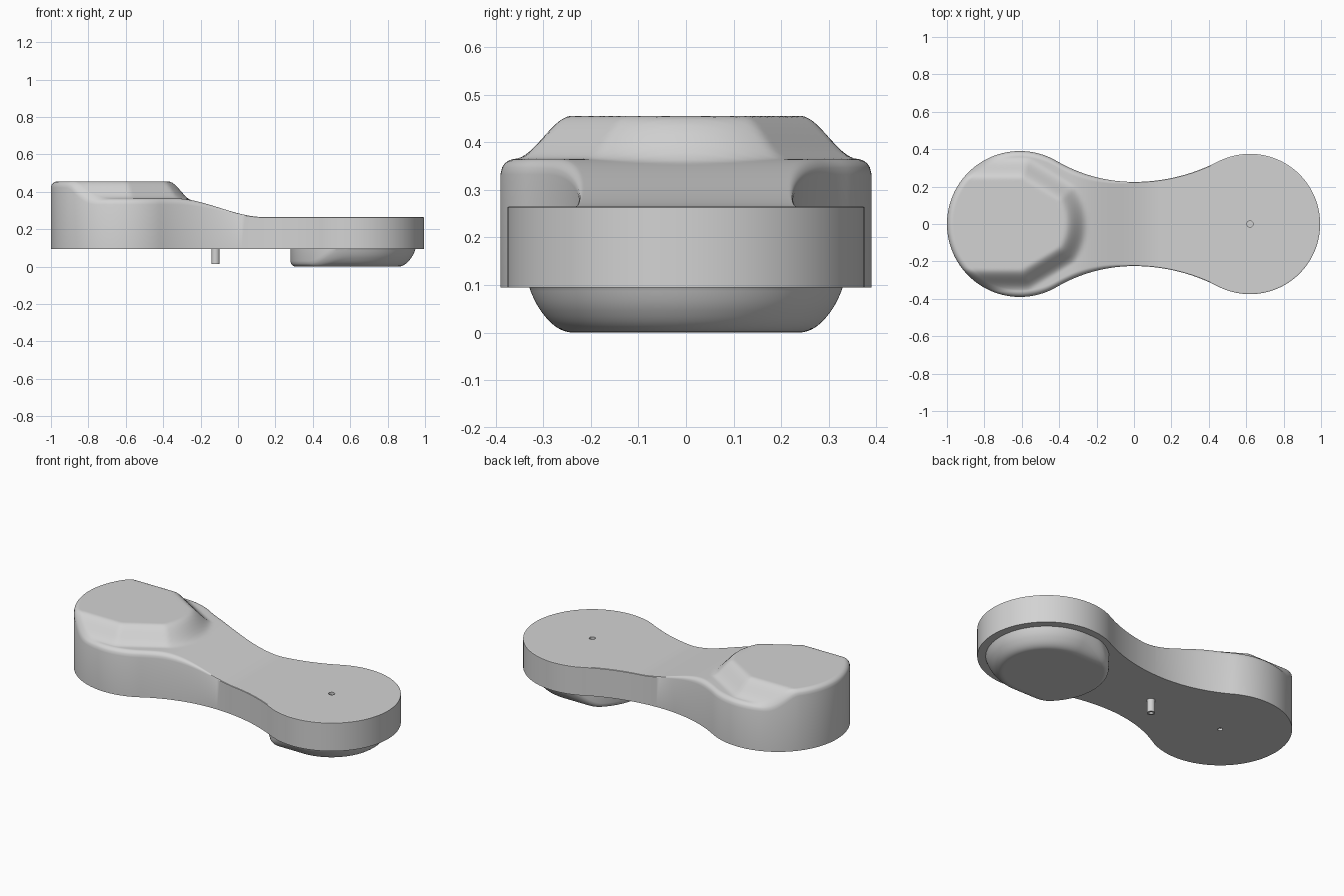
import bpy
import bmesh
from math import sin, cos, pi, sqrt, hypot, atan2, radians

cube = bpy.data.objects.get("Cube")
if cube:
    bpy.data.objects.remove(cube)

grey = bpy.data.materials.new("plain grey")
grey.use_nodes = True
COLOUR = (0.65, 0.65, 0.65, 1)
grey.diffuse_color = COLOUR
grey.node_tree.nodes["Principled BSDF"].inputs["Base Color"].default_value = COLOUR

BIG_X, BIG_R = -0.61, 0.39       # raised end
SMALL_X, SMALL_R = 0.62, 0.375   # low end
WAIST, FLOOR, DECK = 0.225, 0.095, 0.265


def smoothstep(a, b, v):
    t = min(max((v - a) / (b - a), 0), 1)
    return t * t * (3 - 2 * t)


def finish(bm, name):
    bmesh.ops.recalc_face_normals(bm, faces=bm.faces)
    mesh = bpy.data.meshes.new(name)
    bm.to_mesh(mesh)
    bm.free()
    mesh.materials.append(grey)
    obj = bpy.data.objects.new(name, mesh)
    bpy.context.collection.objects.link(obj)
    return obj


def shade(obj):
    obj.data.shade_smooth()
    obj.data.set_sharp_from_angle(angle=radians(30))


def arc(cx, cy, r, a, b, n):
    return [(cx + r * cos(a + (b - a) * i / n), cy + r * sin(a + (b - a) * i / n))
            for i in range(n + 1)]


def fillet(edge, r):
    """Drop of a rounded rim at a given distance from the edge."""
    return 0 if edge >= r else r - sqrt(max(r * r - (r - edge) ** 2, 0))


def sculpted_slab(name, upper, spine, height, base):
    """Mirror the upper outline, fill it with rings and lift them by height."""
    outline = upper + [(x, -y) for x, y in upper[-2:0:-1]]
    steps = [i / 32 * 0.9 for i in range(33)] + [0.9 + 0.01 * i for i in range(1, 11)]
    bm = bmesh.new()
    rings = []
    for s in steps:
        ring = []
        for px, py in outline:
            qx = min(max(px, spine[0]), spine[1])
            x, y = qx + (px - qx) * s, py * s
            edge = (1 - s) * hypot(px - qx, py)
            ring.append(bm.verts.new((x, y, height(x, y, edge))))
        rings.append(ring)
    rings.append([bm.verts.new((x, y, base)) for x, y in outline])
    n = len(outline)
    for a, b in zip(rings, rings[1:]):
        for i in range(n):
            j = (i + 1) % n
            bm.faces.new((a[i], a[j], b[j], b[i]))
    bm.faces.new(rings[-1])
    bmesh.ops.remove_doubles(bm, verts=bm.verts, dist=0.00001)
    return finish(bm, name)


# Crank body: two round ends joined by a tangent concave waist
def waist_radius(cx, r):
    return (cx * cx + WAIST ** 2 - r * r) / (2 * (r - WAIST))


def pad_distance(x, y, cx):
    """Distance from a line running from cx towards -x."""
    return hypot(max(x - cx, 0), y)


def body_top(x, y, edge):
    shoulder = DECK + 0.1 * (1 - smoothstep(-0.34, 0.14, x))
    d = pad_distance(x, y, BIG_X)
    d = max(d, 0.52 * (x - BIG_X) + 0.853 * abs(y) + 0.03)
    raise_by = 1 - smoothstep(0.24, 0.36, d)
    z = shoulder + (0.455 - shoulder) * raise_by
    return z - fillet(edge, 0.002 + 0.031 * (1 - smoothstep(-0.35, 0.1, x)))


r_left, r_right = waist_radius(BIG_X, BIG_R), waist_radius(SMALL_X, SMALL_R)
a_left = atan2(WAIST + r_left, -BIG_X)
a_right = atan2(WAIST + r_right, -SMALL_X)
upper = arc(BIG_X, 0, BIG_R, pi, a_left, 56)
upper += arc(0, WAIST + r_left, r_left, a_left - pi, -pi / 2, 24)[1:]
upper += arc(0, WAIST + r_right, r_right, -pi / 2, a_right - pi, 24)[1:]
upper += arc(SMALL_X, 0, SMALL_R, a_right, 0, 56)[1:]
upper[0], upper[-1] = (BIG_X - BIG_R, 0), (SMALL_X + SMALL_R, 0)
body = sculpted_slab("crank_body", upper, (BIG_X, SMALL_X), body_top, FLOOR)

# Small centre marks sunk into the deck and the underside
for x, z, r in ((SMALL_X, DECK, 0.017), (BIG_X, FLOOR, 0.014)):
    bpy.ops.mesh.primitive_cylinder_add(vertices=24, radius=r, depth=0.03, location=(x, 0, z))
    cutter = bpy.context.object
    cutter.name = "mark_cutter"
    cutter.hide_render = True
    cut = body.modifiers.new("mark", 'BOOLEAN')
    cut.operation, cut.solver, cut.object = 'DIFFERENCE', 'EXACT', cutter
    bpy.context.view_layer.objects.active = body
    bpy.ops.object.modifier_apply(modifier=cut.name)
    bpy.data.objects.remove(cutter)
shade(body)


# Lower pad under the low end
def pad_bottom(x, y, edge):
    s = min(max((pad_distance(x, y, SMALL_X) - 0.235) / 0.1, 0), 1)
    return min(0.1 * s ** 2.2 + fillet(edge, 0.03), 0.1)


pad_outline = arc(SMALL_X, 0, 0.34, pi, 0, 90)
pad_outline[0], pad_outline[-1] = (SMALL_X - 0.34, 0), (SMALL_X + 0.34, 0)
shade(sculpted_slab("lower_pad", pad_outline, (SMALL_X, SMALL_X), pad_bottom, 0.11))

# Hollow-tipped locating pin
bm = bmesh.new()
bmesh.ops.create_cone(bm, cap_ends=True, segments=32, radius1=0.022, radius2=0.022, depth=0.09)
bmesh.ops.translate(bm, verts=bm.verts, vec=(-0.12, 0, 0.06))
tip = [f for f in bm.faces if f.normal.z < -0.9]
bmesh.ops.inset_region(bm, faces=tip, thickness=0.01)
bmesh.ops.inset_region(bm, faces=tip, thickness=0.0005, depth=-0.03)
shade(finish(bm, "locating_pin"))
